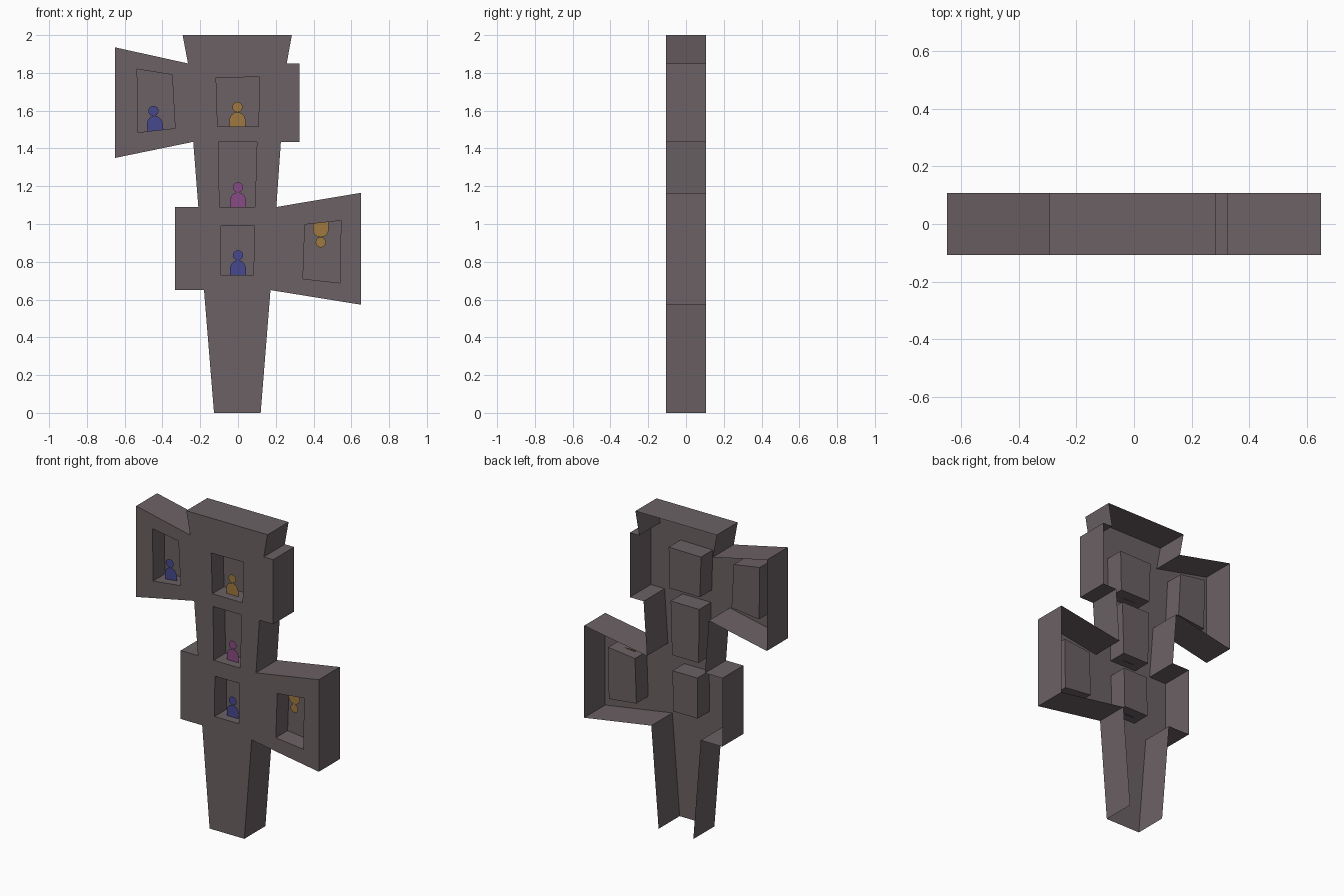
import bpy, bmesh, math
from mathutils import Vector, Matrix

if "Cube" in bpy.data.objects:
    bpy.data.objects.remove(bpy.data.objects["Cube"])

FRONT, BACK, NICHE_BACK, FIGURE_Y = -0.107, 0.107, 0.013, -0.053


def material(name, rgb):
    m = bpy.data.materials.new(name)
    m.diffuse_color = (*rgb, 1)
    m.use_nodes = True
    m.node_tree.nodes["Principled BSDF"].inputs["Base Color"].default_value = m.diffuse_color
    return m


stone = material("stone", (0.147, 0.12, 0.127))
blue = material("blue", (0.065, 0.065, 0.27))
orange = material("orange", (0.34, 0.19, 0.05))
purple = material("purple", (0.25, 0.07, 0.23))


def finish(name, bm, mat):
    me = bpy.data.meshes.new(name)
    bm.to_mesh(me)
    bm.free()
    me.materials.append(mat)
    ob = bpy.data.objects.new(name, me)
    bpy.context.collection.objects.link(ob)
    return ob


def ring(bm, pts, y):
    return [bm.verts.new((x, y, z)) for x, z in pts]


# Tower outline, counter-clockwise from the bottom left corner
outline = [(-.127, 0), (.12, 0), (.172, .65), (.65, .573), (.65, 1.165),
           (.203, 1.09), (.227, 1.435), (.325, 1.435), (.325, 1.85),
           (.258, 1.85), (.285, 2), (-.293, 2), (-.265, 1.85), (-.65, 1.935),
           (-.65, 1.35), (-.237, 1.435), (-.21, 1.09), (-.333, 1.09),
           (-.333, .65), (-.18, .65)]

# Window openings, counter-clockwise from the bottom left corner
windows = {
    "upper": [(-.108, 1.515), (.108, 1.515), (.114, 1.778), (-.116, 1.775)],
    "middle": [(-.098, 1.09), (.09, 1.09), (.1, 1.435), (-.103, 1.435)],
    "lower": [(-.092, .73), (.082, .73), (.087, .99), (-.09, .99)],
    "left_wing": [(-.529, 1.485), (-.333, 1.507), (-.349, 1.79), (-.534, 1.82)],
    "right_wing": [(.344, .71), (.54, .688), (.545, 1.018), (.354, .997)],
}

# Facade: front panel with window holes, walls to the back, open back and base
bm = bmesh.new()
front = ring(bm, outline, FRONT)
edges = []
for loop in [front] + [ring(bm, w, FRONT) for w in windows.values()]:
    edges += [bm.edges.new((loop[i - 1], loop[i])) for i in range(len(loop))]
bmesh.ops.triangle_fill(bm, edges=edges, use_beauty=True, normal=(0, -1, 0))
back = ring(bm, outline, BACK)
for i in range(1, len(outline)):
    j = (i + 1) % len(outline)
    bm.faces.new((front[i], back[i], back[j], front[j]))
bmesh.ops.recalc_face_normals(bm, faces=bm.faces)
finish("facade", bm, stone)

# Window niches: boxes open to the front
for name, pts in windows.items():
    bm = bmesh.new()
    f, b = ring(bm, pts, FRONT), ring(bm, pts, NICHE_BACK)
    bm.faces.new(b)
    for i in range(4):
        bm.faces.new((f[i - 1], f[i], b[i], b[i - 1]))
    finish(name + "_niche", bm, stone)


# Figures: flat cut-outs with an arched body and a round head
def figure(name, x, z, mat, tilt=0):
    bm = bmesh.new()
    r = 0.042
    arch = [(r * math.cos(math.pi * k / 12), .035 + r * math.sin(math.pi * k / 12))
            for k in range(13)]
    bm.faces.new(ring(bm, [(-r, -.004), (r, -.004)] + arch, 0))
    head = [(.027 * math.cos(math.tau * k / 20), .104 + .027 * math.sin(math.tau * k / 20))
            for k in range(20)]
    bm.faces.new(ring(bm, head, 0))
    ob = finish(name, bm, mat)
    ob.matrix_world = (Matrix.Translation(Vector((x, FIGURE_Y, z)))
                       @ Matrix.Rotation(math.radians(-tilt), 4, 'Y'))


figure("upper_figure", -.003, 1.515, orange)
figure("middle_figure", 0, 1.09, purple)
figure("lower_figure", 0, .73, blue)
figure("left_wing_figure", -.437, 1.495, blue, 6)
figure("right_wing_figure", .438, 1.007, orange, 180)
